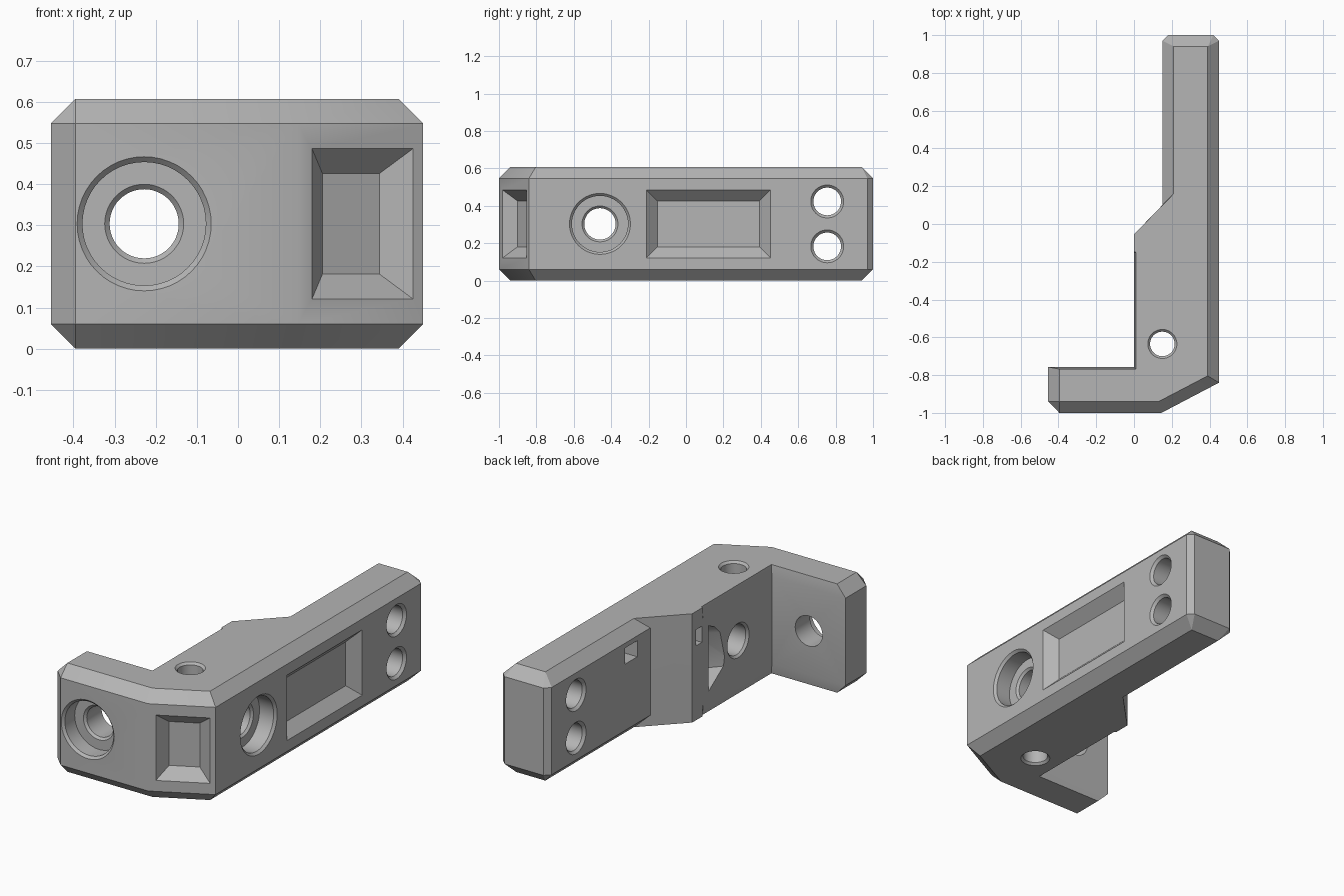
import bpy, bmesh, math
from mathutils import Vector

cube = bpy.data.objects.get("Cube")
if cube:
    bpy.data.objects.remove(cube, do_unlink=True)

H = 0.607      # height of the bracket
C = 0.06       # rim chamfer
E = 0.02       # how far cutters reach outside the surface

grey = bpy.data.materials.new("grey_plastic")
grey.use_nodes = True
grey.diffuse_color = (0.46, 0.46, 0.46, 1)
grey.node_tree.nodes["Principled BSDF"].inputs["Base Color"].default_value = grey.diffuse_color


def loft(name, rings):
    """Closed solid skinned through rings of equal point count."""
    bm = bmesh.new()
    rows = [[bm.verts.new(p) for p in ring] for ring in rings]
    n = len(rows[0])
    for a, b in zip(rows, rows[1:]):
        for i in range(n):
            j = (i + 1) % n
            bm.faces.new((a[i], a[j], b[j], b[i]))
    bm.faces.new(rows[0][::-1])
    bm.faces.new(rows[-1])
    bmesh.ops.remove_doubles(bm, verts=bm.verts, dist=0.0005)
    bmesh.ops.recalc_face_normals(bm, faces=bm.faces)
    mesh = bpy.data.meshes.new(name)
    bm.to_mesh(mesh)
    bm.free()
    mesh.materials.append(grey)
    obj = bpy.data.objects.new(name, mesh)
    bpy.context.collection.objects.link(obj)
    return obj


def placed(origin, axis, ring):
    """Move a local ring so that its z points along the axis into the body."""
    turn = Vector(axis).to_track_quat('Z', 'Y')
    return [Vector(origin) + turn @ Vector(p) for p in ring]


def lathe(name, origin, axis, profile, sides=48):
    rings = []
    for r, d in profile:
        ring = [(r * math.cos(2 * math.pi * i / sides),
                 r * math.sin(2 * math.pi * i / sides), d) for i in range(sides)]
        rings.append(placed(origin, axis, ring))
    return loft(name, rings)


def through_hole(name, origin, axis, r, length, rim, end_rim):
    return lathe(name, origin, axis, [
        (r + rim + E, -E), (r, rim), (r, length - end_rim),
        (r + end_rim + (E if end_rim else 0), length + E)])


def counterbore(name, origin, axis, length, end_rim):
    r, big = 0.084, 0.15
    return lathe(name, origin, axis, [
        (big + 0.013 + E, -E), (big, 0.013), (big, 0.1), (r + 0.012, 0.1),
        (r, 0.112), (r, length - end_rim),
        (r + end_rim + (E if end_rim else 0), length + E)])


def pocket(name, origin, axis, w, h, depth, taper):
    rings = []
    for d in (-E, depth):
        x, y = w / 2 - d * taper, h / 2 - d * taper
        rings.append(placed(origin, axis, [(-x, -y, d), (x, -y, d), (x, y, d), (-x, y, d)]))
    return loft(name, rings)


# Plan outline: outer point, then the matching point inside the rim chamfer
plan = [
    ((-0.455, -0.94), (-0.395, -0.94)), ((-0.395, -1.0), (-0.395, -0.94)),
    ((0.145, -1.0), (0.13, -0.94)), ((0.45, -0.84), (0.39, -0.804)),
    ((0.45, 0.97), (0.39, 0.94)), ((0.42, 1.0), (0.39, 0.94)),
    ((0.18, 1.0), (0.21, 0.94)), ((0.15, 0.97), (0.21, 0.94)),
    ((0.15, 0.10), (0.21, 0.16)), ((0.0, -0.055), (0.0, -0.055)),
    ((0.0, -0.145), (0.0, -0.145)), ((0.0, -0.15), (0.01, -0.15)),
    ((0.0, -0.757), (0.01, -0.768)), ((-0.455, -0.757), (-0.395, -0.768)),
]
outer = [p[0] for p in plan]
inner = [p[1] for p in plan]
bracket = loft("bracket_body", [
    [(x, y, z) for x, y in ring]
    for ring, z in ((inner, 0), (outer, C), (outer, H - C), (inner, H))])

# Screw holes
mid = H / 2
cutters = [
    counterbore("foot_screw_hole", (-0.228, -1, mid), (0, 1, 0), 0.243, 0),
    counterbore("side_screw_hole", (0.45, -0.46, mid), (-1, 0, 0), 0.45, 0.012),
    through_hole("vertical_hole", (0.15, -0.635, H), (0, 0, -1), 0.065, H, 0.012, 0.012),
]
for z in (mid - 0.12, mid + 0.12):
    cutters.append(through_hole("arm_hole", (0.45, 0.755, z), (-1, 0, 0), 0.074, 0.3, 0.014, 0.014))

# Bevelled pockets on the side and on the slanted front face
cutters.append(pocket("side_pocket", (0.45, 0.12, mid), (-1, 0, 0), 0.665, 0.365, 0.06, 1))
slant = Vector((-0.16, 0.305, 0)).normalized()
cutters.append(pocket("corner_pocket", (0.3025, -0.9174, mid), slant, 0.277, 0.365, 0.06, 1))

# Small square slots on the inner faces
cutters.append(pocket("arm_slot", (0.15, 0.27, 0.475), (1, 0, 0), 0.11, 0.09, 0.1, 0))
cutters.append(pocket("inner_slot", (0, -0.115, 0.46), (1, 0, 0), 0.05, 0.09, 0.1, 0))

# Wedge recess beside the side screw hole
shape = [(-0.2, 0.485), (-0.25, 0.46), (-0.3, 0.41), (-0.34, 0.26), (-0.33, 0.21), (-0.2, 0.12)]
cutters.append(loft("wedge_recess", [
    [(-E, y, z) for y, z in shape],
    [(0, y, z) for y, z in shape],
    [(0.1, -0.2 + (y + 0.2) * 0.1, z) for y, z in shape]]))

# Cut everything out, then drop the cutters
bpy.ops.object.select_all(action='DESELECT')
bpy.context.view_layer.objects.active = bracket
bracket.select_set(True)
for cutter in cutters:
    cutter.hide_render = True
    mod = bracket.modifiers.new("cut", 'BOOLEAN')
    mod.operation = 'DIFFERENCE'
    mod.solver = 'EXACT'
    mod.object = cutter
    bpy.ops.object.modifier_apply(modifier=mod.name)
    bpy.data.objects.remove(cutter, do_unlink=True)

bpy.ops.object.shade_smooth_by_angle(angle=math.radians(30))
